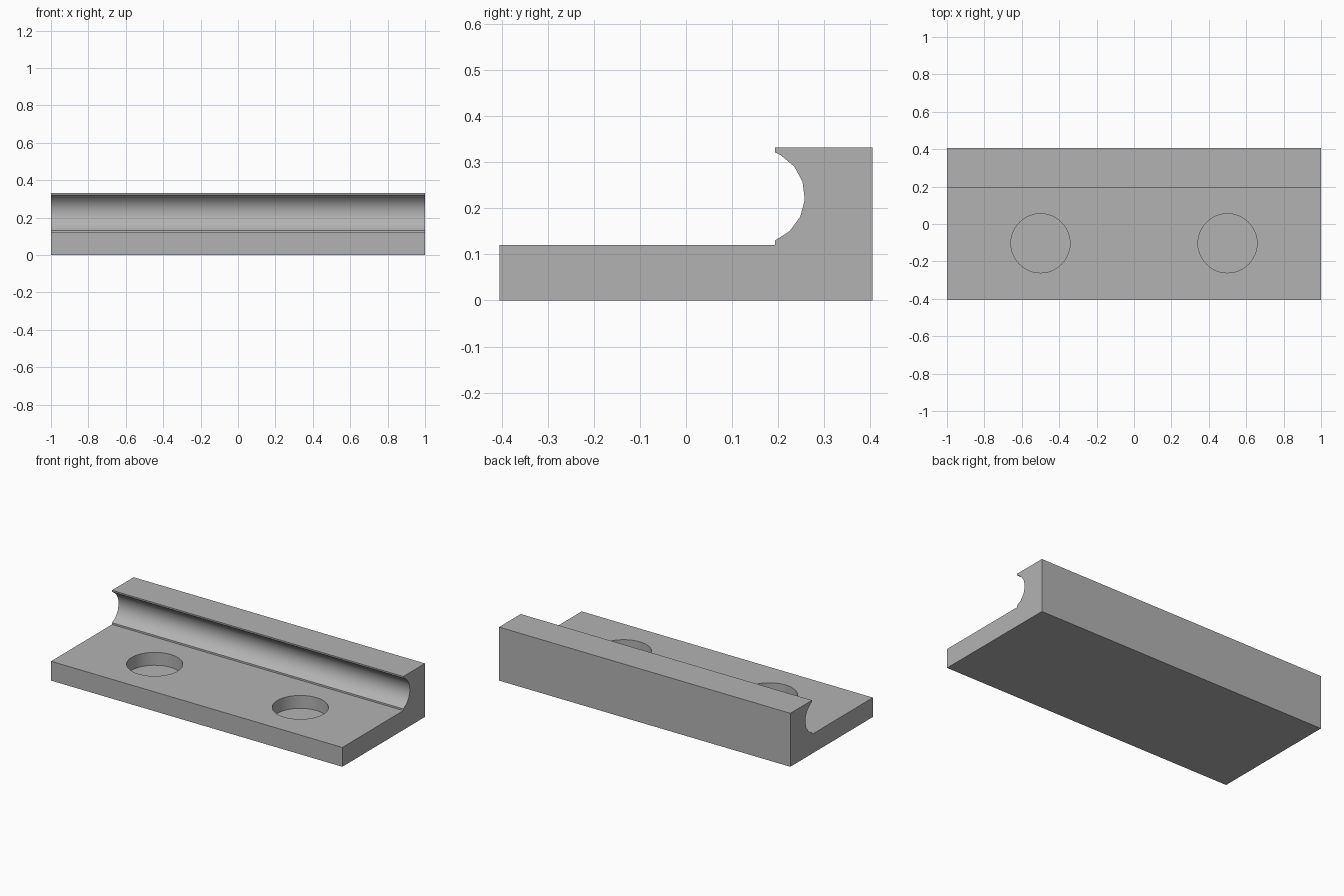
import bpy
import bmesh
from math import sin, cos, radians

cube = bpy.data.objects.get("Cube")
if cube:
    bpy.data.objects.remove(cube, do_unlink=True)

HALF_LENGTH, HALF_DEPTH = 1.0, 0.405
BASE_TOP, WALL_TOP, WALL_FRONT = 0.12, 0.332, 0.193
GROOVE_Y, GROOVE_Z, GROOVE_R = 0.155, 0.226, 0.103
POCKET_X, POCKET_Y, POCKET_R, POCKET_FLOOR = 0.5, -0.103, 0.158, 0.04

grey = bpy.data.materials.new("plain grey")
grey.use_nodes = True
colour = (0.45, 0.45, 0.45, 1)
grey.diffuse_color = colour
grey.node_tree.nodes["Principled BSDF"].inputs["Base Color"].default_value = colour


def object_from_bmesh(name, bm):
    bmesh.ops.recalc_face_normals(bm, faces=bm.faces)
    mesh = bpy.data.meshes.new(name)
    bm.to_mesh(mesh)
    bm.free()
    mesh.materials.append(grey)
    obj = bpy.data.objects.new(name, mesh)
    bpy.context.collection.objects.link(obj)
    return obj


# Side profile: flat base, then a wall with a round groove in its front
groove = [(GROOVE_Y + GROOVE_R * cos(radians(a)), GROOVE_Z + GROOVE_R * sin(radians(a)))
          for a in (-68, -47, -25, -4, 18, 39, 61, 68)]
profile = [(-HALF_DEPTH, 0), (-HALF_DEPTH, BASE_TOP), (WALL_FRONT, BASE_TOP),
           *groove, (WALL_FRONT, WALL_TOP), (HALF_DEPTH, WALL_TOP), (HALF_DEPTH, 0)]

bm = bmesh.new()
face = bm.faces.new([bm.verts.new((-HALF_LENGTH, y, z)) for y, z in profile])
swept = bmesh.ops.extrude_face_region(bm, geom=[face], use_keep_orig=True)["geom"]
bmesh.ops.translate(bm, vec=(2 * HALF_LENGTH, 0, 0),
                    verts=[v for v in swept if isinstance(v, bmesh.types.BMVert)])
plate = object_from_bmesh("grooved_plate", bm)

# Two blind round pockets in the base
for side in (-1, 1):
    bm = bmesh.new()
    bmesh.ops.create_cone(bm, cap_ends=True, segments=48, radius1=POCKET_R,
                          radius2=POCKET_R, depth=0.2)
    bmesh.ops.translate(bm, verts=bm.verts,
                        vec=(side * POCKET_X, POCKET_Y, POCKET_FLOOR + 0.1))
    cutter = object_from_bmesh("pocket_cutter", bm)
    cutter.hide_render = True
    bpy.context.view_layer.objects.active = plate
    cut = plate.modifiers.new("pocket", "BOOLEAN")
    cut.operation = "DIFFERENCE"
    cut.solver = "EXACT"
    cut.object = cutter
    bpy.ops.object.modifier_apply(modifier=cut.name)
    bpy.data.objects.remove(cutter, do_unlink=True)

# Smooth groove and pocket walls, crisp edges elsewhere
bpy.ops.object.select_all(action="DESELECT")
plate.select_set(True)
bpy.context.view_layer.objects.active = plate
bpy.ops.object.shade_smooth_by_angle(angle=radians(30))
